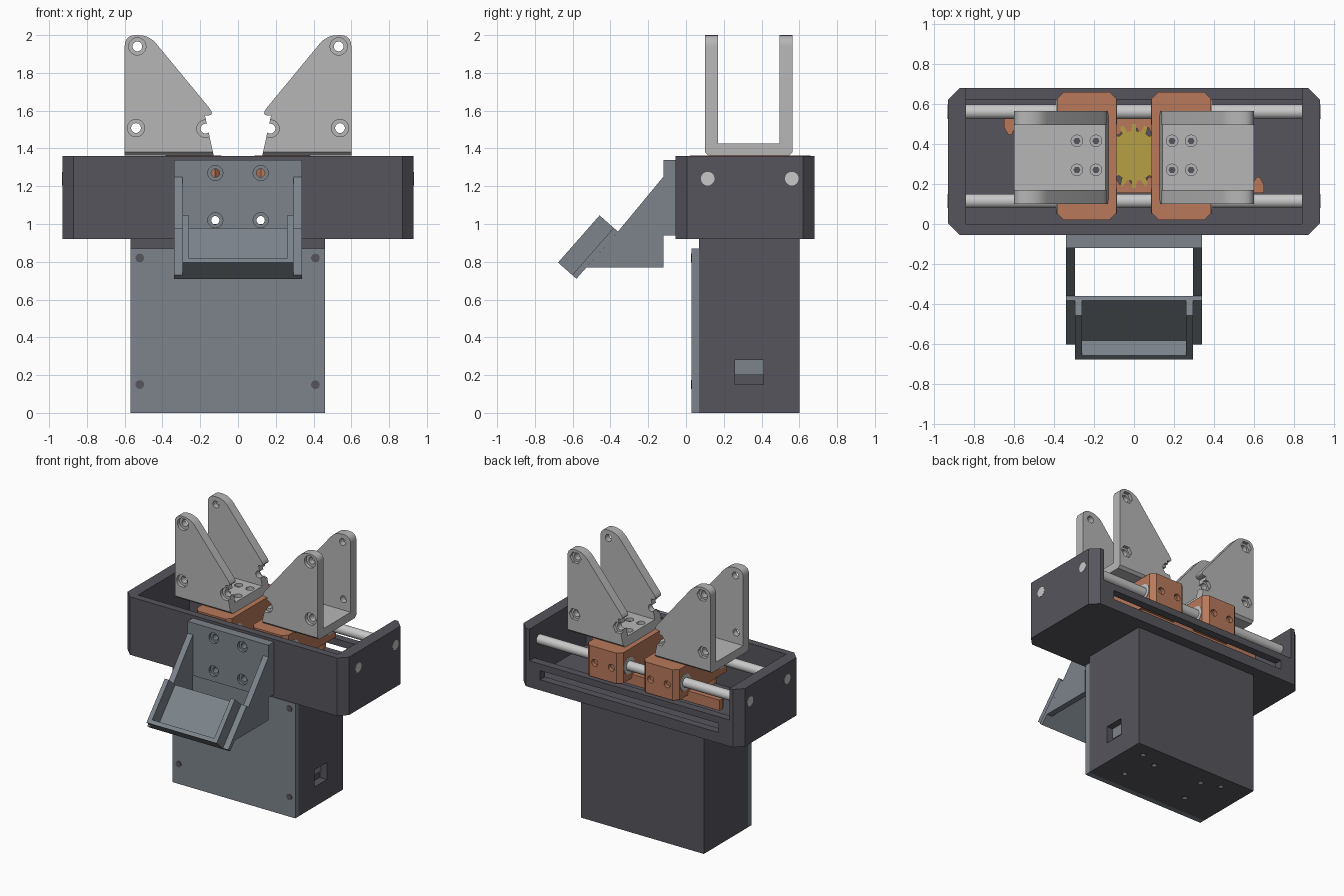
import bpy, bmesh
from math import sin, cos, pi
from mathutils import Vector

cube = bpy.data.objects.get("Cube")
if cube:
    bpy.data.objects.remove(cube, do_unlink=True)


def material(name, r, g, b):
    m = bpy.data.materials.new(name)
    m.use_nodes = True
    m.diffuse_color = (r, g, b, 1)
    m.node_tree.nodes["Principled BSDF"].inputs["Base Color"].default_value = (r, g, b, 1)
    return m


CHARCOAL = material("charcoal", .095, .09, .11)
SLATE = material("slate grey", .20, .23, .26)
SILVER = material("light grey", .47, .47, .47)
STEEL = material("steel", .58, .58, .58)
COPPER = material("copper orange", .48, .19, .105)
BRASS = material("gear yellow", .47, .35, .06)


def prism(name, points, axis, lo, hi, mat=None, smooth=False):
    """Extrude a 2D outline along an axis: x takes (y,z), y takes (x,z), z takes (x,y)."""
    place = {"x": lambda p, t: (t, p[0], p[1]),
             "y": lambda p, t: (p[0], t, p[1]),
             "z": lambda p, t: (p[0], p[1], t)}[axis]
    bm = bmesh.new()
    rings = [[bm.verts.new(place(p, t)) for p in points] for t in (lo, hi)]
    for ring in rings:
        bm.faces.new(ring)
    n = len(points)
    for i in range(n):
        j = (i + 1) % n
        bm.faces.new((rings[0][i], rings[0][j], rings[1][j], rings[1][i]))
    bmesh.ops.recalc_face_normals(bm, faces=bm.faces)
    mesh = bpy.data.meshes.new(name)
    bm.to_mesh(mesh)
    bm.free()
    ob = bpy.data.objects.new(name, mesh)
    bpy.context.collection.objects.link(ob)
    if mat:
        mesh.materials.append(mat)
    if smooth:
        shade(ob)
    return ob


def activate(ob):
    bpy.ops.object.select_all(action='DESELECT')
    ob.select_set(True)
    bpy.context.view_layer.objects.active = ob


def shade(ob):
    activate(ob)
    bpy.ops.object.shade_smooth_by_angle(angle=.6)


def rect(a0, a1, b0, b1):
    return [(a0, b0), (a1, b0), (a1, b1), (a0, b1)]


def block(name, x, y, z, mat=None):
    return prism(name, rect(*x, *y), "z", *z, mat)


def circle(a, b, r, n=20):
    return [(a + r * cos(2 * pi * i / n), b + r * sin(2 * pi * i / n)) for i in range(n)]


def chamfered(a0, a1, b0, b1, c):
    return [(a0 + c, b0), (a1 - c, b0), (a1, b0 + c), (a1, b1 - c),
            (a1 - c, b1), (a0 + c, b1), (a0, b1 - c), (a0, b0 + c)]


def rounded(points, radius, steps=5):
    out = []
    for i, p in enumerate(points):
        p, a, b = Vector(p), Vector(points[i - 1]), Vector(points[(i + 1) % len(points)])
        s, e = p + (a - p).normalized() * radius, p + (b - p).normalized() * radius
        for k in range(steps + 1):
            t = k / steps
            out.append(tuple(s * (1 - t) ** 2 + p * 2 * t * (1 - t) + e * t * t))
    return out


def carve(ob, *cutters, operation='DIFFERENCE'):
    for cutter in cutters:
        mod = ob.modifiers.new("carve", 'BOOLEAN')
        mod.operation, mod.solver, mod.object = operation, 'EXACT', cutter
        activate(ob)
        bpy.ops.object.modifier_apply(modifier=mod.name)
        bpy.data.objects.remove(cutter, do_unlink=True)


def hole(axis, a, b, r, lo, hi, n=20):
    return prism("cutter", circle(a, b, r, n), axis, lo, hi)


SIDES = (-1, 1)
ROD_Y, ROD_Z = (.115, .56), 1.24

# Slide housing: open tray with a low, slotted back wall
housing = prism("slide_housing", chamfered(-.93, .93, -.055, .68, .06), "z", .92, 1.36, CHARCOAL)
carve(housing,
      block("cutter", (-.84, .84), (0, .62), (.98, 1.5)),
      block("cutter", (-.84, .84), (.5, .8), (1.12, 1.5)),
      block("cutter", (-.75, .75), (.5, .8), (1.0, 1.07)),
      *[hole("y", s * .12, z, .022, -.2, .01) for s in SIDES for z in (1.02, 1.27)])

# Lower control box with side port and base holes
box = block("control_box", (-.57, .46), (.07, .60), (0, .92), CHARCOAL)
base_holes = [(.33, .49), (.18, .43), (.26, .21), (-.22, .45), (-.36, .50), (-.27, .22)]
carve(box, block("cutter", (.40, .6), (.26, .41), (.15, .28)),
      *[hole("z", x, y, .02, -.1, .05) for x, y in base_holes])
block("port_plate", (.40, .41), (.26, .41), (.20, .28), SLATE)
block("box_cover", (-.57, .46), (.03, .07), (0, .87), SLATE)
for x in (-.52, .41):
    for z in (.15, .82):
        prism("cover_screw", circle(x, z, .023), "y", .026, .035, CHARCOAL)

# Front bracket: mounting plate with countersunk holes
plate = block("bracket_plate", (-.34, .34), (-.12, -.055), (.94, 1.34), SLATE)
carve(plate, *[hole("y", s * .12, z, r, -.2, end) for s in SIDES for z in (1.02, 1.27)
               for r, end in ((.04, -.10), (.022, 0))])
arm = [(-.12, 1.25), (-.36, .96), (-.527, .77), (-.12, .77)]
for s in SIDES:
    prism("bracket_arm", arm, "x", s * .295, s * .34, SLATE)


# Tilted tray, drawn in its own along/out directions
def tilted(u0, u1, n0, n1):
    return [(-.58 + .66 * u - .75 * n, .71 + .75 * u + .66 * n) for u, n in rect(u0, u1, n0, n1)]


prism("tray_back", tilted(0, .333, 0, .03), "x", -.34, .34, SLATE)
prism("tray_ledge", tilted(0, .03, .03, .13), "x", -.26, .26, SLATE)
for s in SIDES:
    prism("tray_rail", tilted(0, .333, .03, .13), "x", s * .26, s * .295, SLATE)

# Guide rods, flush with the housing ends
for y in ROD_Y:
    prism("guide_rod", circle(y, ROD_Z, .036, 32), "x", -.932, .932, STEEL, True)

# Carriages with bearings, and the jaws they carry
for s in SIDES:
    x0, x1 = sorted((s * .088, s * .385))
    carriage = prism("carriage", chamfered(x0, x1, .02, .66, .035), "z", 1.13, 1.362, COPPER)
    carve(carriage, *[hole("y", s * x, ROD_Z, .026, lo, hi) for x in (.165, .305)
                      for lo, hi in ((-.1, .05), (.63, .8))])
    for y in ROD_Y:
        prism("bearing", circle(y, ROD_Z, .062, 28), "x", x0 - .004, x1 + .004, STEEL, True)

    # U-shaped jaw trimmed to a tapered silhouette
    channel = [(.12, 1.362), (.545, 1.362), (.565, 1.38), (.565, 2), (.495, 2), (.495, 1.425),
               (.17, 1.425), (.17, 2), (.10, 2), (.10, 1.38)]
    jaw = prism("jaw", channel, "x", s * .05, s * .7, SILVER)
    top = [(.60, 1.6), (.60, 2), (.47, 2), (.115, 1.57)]
    outline = [(s * .60, 1.3)] + [(s * x, z) for x, z in rounded(top, .06)[6:]] + [(s * .115, 1.3)]
    carve(jaw, prism("cutter", outline, "y", 0, .7), operation='INTERSECT')
    for x, z in ((.533, 1.94), (.54, 1.508), (.172, 1.505)):
        carve(jaw, hole("y", s * x, z, .026, 0, .7),
              hole("y", s * x, z, .046, 0, .125),
              hole("y", s * x, z, .046, .54, .7, 6))
    for x in (.19, .285):
        for y in (.27, .415):
            carve(jaw, hole("z", s * x, y, .029, 1.40, 1.48))
            prism("jaw_screw", circle(s * x, y, .018, 6), "z", 1.398, 1.405, CHARCOAL)
    shade(jaw)

# Pinion with a raised hub disc
TEETH = 16
outline = []
for i in range(TEETH):
    for offset, r in ((-.28, .125), (-.14, .16), (.14, .16), (.28, .125)):
        a = 2 * pi * (i + offset) / TEETH
        outline.append((r * cos(a), .34 + r * sin(a)))
prism("pinion_gear", outline, "z", 1.08, 1.16, BRASS)
prism("gear_hub", circle(0, .34, .03), "z", 1.16, 1.166, BRASS)
prism("gear_shaft", circle(0, .34, .05), "z", .97, 1.08, STEEL, True)

# Two racks, each a half-turn of the other about the gear
PITCH = .06
for s in SIDES:
    edge = [(.65, .155), (-.37, .155)]
    for i in range(17):
        x = -.37 + i * PITCH
        edge += [(x, .195), (x + .022, .235), (x + .038, .235), (x + PITCH, .195)]
    path = [(s * x, .34 + s * (y - .34)) for x, y in edge]
    clean = [p for i, p in enumerate(path)
             if (Vector(p) - Vector(path[i - 1])).length > .001]
    prism("rack", clean, "z", 1.08, 1.16, COPPER)
